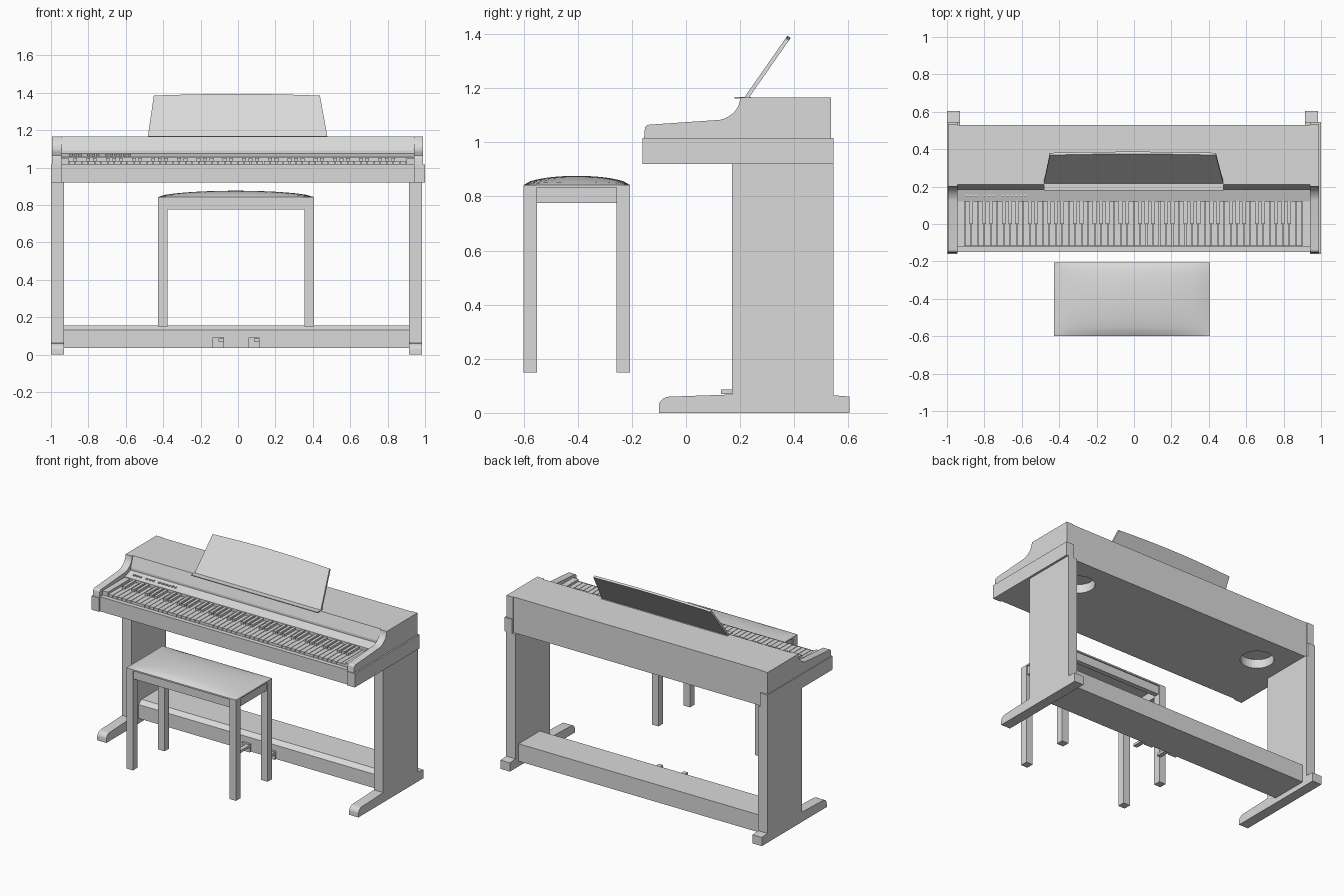
import bpy, bmesh, math
from mathutils import Vector

cube = bpy.data.objects.get("Cube")
if cube:
    bpy.data.objects.remove(cube, do_unlink=True)

grey = bpy.data.materials.new("light_grey")
grey.use_nodes = True
grey.diffuse_color = (0.7, 0.7, 0.7, 1)
grey.node_tree.nodes["Principled BSDF"].inputs["Base Color"].default_value = (0.7, 0.7, 0.7, 1)


def finish(name, bm, smooth=False):
    bmesh.ops.recalc_face_normals(bm, faces=bm.faces)
    mesh = bpy.data.meshes.new(name)
    bm.to_mesh(mesh)
    bm.free()
    mesh.materials.append(grey)
    ob = bpy.data.objects.new(name, mesh)
    bpy.context.collection.objects.link(ob)
    if smooth:
        bpy.ops.object.select_all(action='DESELECT')
        ob.select_set(True)
        bpy.context.view_layer.objects.active = ob
        bpy.ops.object.shade_smooth_by_angle(angle=math.radians(35))
    return ob


def add_box(bm, x, y, z):
    verts = bmesh.ops.create_cube(bm, size=1)["verts"]
    for v in verts:
        v.co = Vector([(r[0] + r[1]) / 2 + c * (r[1] - r[0]) for c, r in zip(v.co, (x, y, z))])


def box(name, x, y, z):
    bm = bmesh.new()
    add_box(bm, x, y, z)
    return finish(name, bm)


def extrude_x(name, profile, x, smooth=False):
    """Extrude a (y, z) outline across the x range."""
    bm = bmesh.new()
    face = bm.faces.new([bm.verts.new((x[0], y, z)) for y, z in profile])
    new = bmesh.ops.extrude_face_region(bm, geom=[face])["geom"]
    bmesh.ops.translate(bm, verts=[v for v in new if isinstance(v, bmesh.types.BMVert)],
                        vec=(x[1] - x[0], 0, 0))
    return finish(name, bm, smooth)


def arc(cy, cz, ry, rz, start, end, steps=8):
    angles = [math.radians(start + (end - start) * i / steps) for i in range(steps + 1)]
    return [(cy + ry * math.cos(a), cz + rz * math.sin(a)) for a in angles]


# Piano ends: foot, leg, key bed cheek and curved side panel
foot = ([(0.605, 0), (0.605, 0.06), (0.545, 0.065), (0.17, 0.068)]
        + arc(-0.06, 0.025, 0.04, 0.035, 90, 180) + [(-0.1, 0)])
panel = ([(0.535, 1.015), (0.535, 1.165), (0.2, 1.165)]
         + arc(0.1, 1.165, 0.1, 0.085, -10, -75)
         + arc(-0.135, 1.05, 0.017, 0.015, 90, 180, 5) + [(-0.155, 1.015)])
for side, leg_x, cheek_x, panel_x in (
        ("right", (-1, -0.93), (-1, -0.945), (-0.995, -0.945)),
        ("left", (0.915, 0.985), (0.94, 1), (0.94, 0.99))):
    extrude_x(side + "_foot", foot, leg_x, True)
    box(side + "_leg", leg_x, (0.17, 0.545), (0.06, 0.92))
    box(side + "_cheek", cheek_x, (-0.16, 0.545), (0.92, 1.015))
    extrude_x(side + "_side_panel", panel, panel_x, True)

# Main case with key well, control strip and sloping front panel
case = extrude_x("piano_case", [
    (0.53, 0.92), (-0.15, 0.92), (-0.15, 1.02), (-0.12, 1.02), (-0.12, 1.005),
    (0.12, 1.005), (0.12, 1.055), (0.185, 1.075), (0.185, 1.09), (0.21, 1.165),
    (0.53, 1.165)], (-0.945, 0.94))

# Round speaker recesses in the underside
bm = bmesh.new()
for x in (-0.73, 0.71):
    made = bmesh.ops.create_cone(bm, cap_ends=True, segments=32, radius1=0.105, radius2=0.105, depth=0.12)
    bmesh.ops.translate(bm, verts=made["verts"], vec=(x, 0.31, 0.92))
cutter = finish("speaker_cutter", bm)
cutter.hide_render = True
cut = case.modifiers.new("speaker_recesses", 'BOOLEAN')
cut.operation = 'DIFFERENCE'
cut.solver = 'EXACT'
cut.object = cutter
bpy.context.view_layer.objects.active = case
bpy.ops.object.modifier_apply(modifier=cut.name)
bpy.data.objects.remove(cutter, do_unlink=True)

# Keyboard
first, last, count = -0.905, 0.9, 52
pitch = (last - first) / count
white, black = bmesh.new(), bmesh.new()
for i in range(count):
    x = first + i * pitch
    add_box(white, (x + 0.0015, x + pitch - 0.0015), (-0.118, 0.12), (1.005, 1.036))
    if i and (i + 5) % 7 not in (0, 3):
        add_box(black, (x - 0.01, x + 0.01), (0, 0.12), (1.03, 1.052))
finish("white_keys", white)
finish("black_keys", black)
box("right_key_block", (-0.945, first), (-0.12, 0.12), (1.005, 1.05))
box("left_key_block", (last, 0.94), (-0.12, 0.12), (1.005, 1.05))

# Small control buttons on the strip behind the keys
bm = bmesh.new()
for i in range(14):
    x = -0.9 + i * 0.024
    if i not in (3, 7):
        add_box(bm, (x, x + 0.014), (0.145, 0.157), (1.055, 1.071))
finish("control_buttons", bm)

# Music stand: a leaning board with a bowed top edge
bm = bmesh.new()
outline = [(0.478, 0), (0.438, 0.99)]
outline += [(0.438 - 0.888 * i / 12, 0.99 + 0.04 * math.sin(math.pi * i / 12)) for i in range(1, 12)]
outline += [(-0.45, 0.99), (-0.482, 0)]
lean = Vector((0, 0.155, 0.222))
front = [bm.verts.new(Vector((x, 0.215, 1.165)) + lean * t) for x, t in outline]
back = [bm.verts.new(v.co + Vector((0, 0.012, -0.008))) for v in front]
bm.faces.new(front)
bm.faces.new(back[::-1])
for i in range(len(front)):
    j = (i + 1) % len(front)
    bm.faces.new((front[i], back[i], back[j], front[j]))
finish("music_stand", bm)
box("music_ledge", (-0.482, 0.478), (0.18, 0.24), (1.162, 1.168))

# Pedal board and pedals
extrude_x("pedal_board", [(0.25, 0.035), (0.25, 0.13), (0.28, 0.155), (0.51, 0.155), (0.51, 0.035)],
          (-0.93, 0.915))
for side, x in (("right", -0.135), ("left", 0.055)):
    box(side + "_pedal", (x + 0.03, x + 0.06), (0.13, 0.25), (0.07, 0.086))
    box(side + "_pedal_frame", (x, x + 0.06), (0.235, 0.25), (0.035, 0.09))

# Stool legs and rails
x0, x1, y0, y1, t = -0.428, 0.405, -0.6, -0.207, 0.05
for row, y in (("front", y0), ("back", y1 - t)):
    for side, x in (("right", x0), ("left", x1 - t)):
        box("stool_%s_%s_leg" % (row, side), (x, x + t), (y, y + t), (0.15, 0.832))
    box("stool_%s_rail" % row, (x0 + t, x1 - t), (y + 0.008, y + 0.042), (0.775, 0.832))
for side, x in (("right", x0), ("left", x1 - t)):
    box("stool_%s_rail" % side, (x + 0.008, x + 0.042), (y0 + t, y1 - t), (0.775, 0.832))

# Domed stool cushion on a thin seat plate
box("seat_plate", (x0, x1), (y0, y1), (0.832, 0.842))
bm = bmesh.new()
bmesh.ops.create_grid(bm, x_segments=24, y_segments=16, size=1)
for v in bm.verts:
    u, w = v.co.x, v.co.y
    dome = max(0, (1 - u * u) * (1 - w * w)) ** 0.6
    v.co = ((x0 + x1) / 2 + u * (x1 - x0) / 2, (y0 + y1) / 2 + w * (y1 - y0) / 2, 0.842 + 0.034 * dome)
finish("seat_cushion", bm, True)
